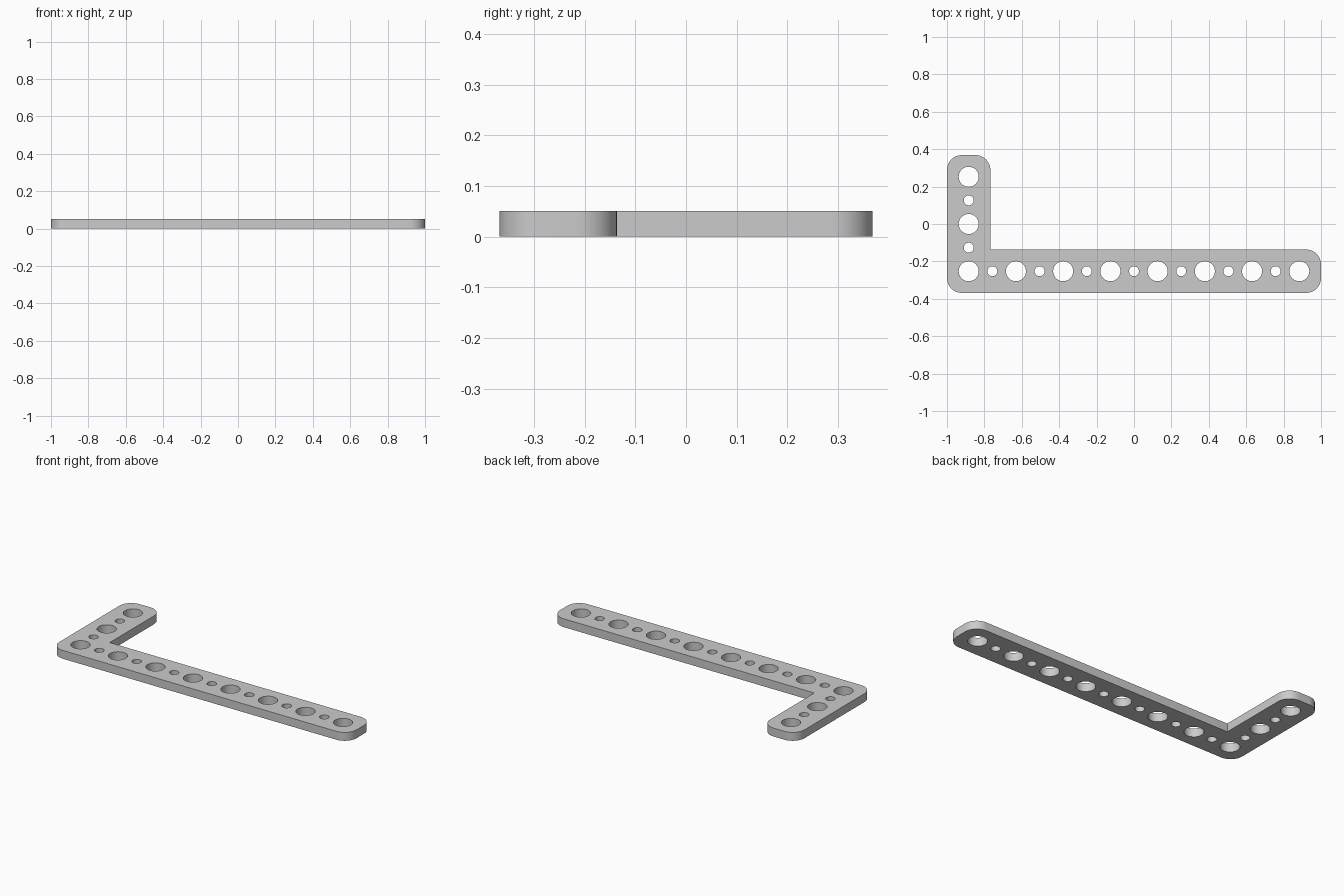
import bpy
import bmesh
from math import cos, sin, pi, radians
from mathutils import Vector

cube = bpy.data.objects.get("Cube")
if cube:
    bpy.data.objects.remove(cube, do_unlink=True)

PITCH = 0.2525       # spacing of the large holes
HALF = 0.116         # half the arm width
THICK = 0.051
CORNER = 0.08
LARGE, SMALL = 0.0535, 0.0265
LONG_COUNT, SHORT_COUNT = 8, 3

# Single grey material
grey = bpy.data.materials.new("light_grey")
grey.use_nodes = True
colour = (0.6, 0.6, 0.6, 1)
grey.diffuse_color = colour
grey.node_tree.nodes["Principled BSDF"].inputs["Base Color"].default_value = colour

curve = bpy.data.curves.new("bracket_profile", "CURVE")
curve.dimensions = "2D"
curve.fill_mode = "BOTH"
curve.extrude = THICK / 2


def add_loop(points):
    spline = curve.splines.new("POLY")
    spline.points.add(len(points) - 1)
    for p, (x, y) in zip(spline.points, points):
        p.co = (x, y, 0, 1)
    spline.use_cyclic_u = True


def arc(x, y, radius, start, sweep, steps):
    return [(x + radius * cos(start + sweep * i / steps),
             y + radius * sin(start + sweep * i / steps)) for i in range(steps + 1)]


def hole(x, y, radius):
    add_loop(arc(x, y, radius, 0, 2 * pi, 48)[:-1])


# L-shaped outline: rounded outer corners and a sharp inner corner
x0 = -PITCH * (LONG_COUNT - 1) / 2
y0 = -PITCH * (SHORT_COUNT - 1) / 2
left, right = x0 - HALF, -x0 + HALF
bottom, top = y0 - HALF, -y0 + HALF
inner_x, inner_y = x0 + HALF, y0 + HALF
corners = [(left, bottom, 1, 1, pi), (right, bottom, -1, 1, 1.5 * pi),
           (right, inner_y, -1, -1, 0), None,
           (inner_x, top, -1, -1, 0), (left, top, 1, -1, pi / 2)]
outline = []
for c in corners:
    if c is None:
        outline.append((inner_x, inner_y))
    else:
        x, y, sx, sy, start = c
        outline += arc(x + sx * CORNER, y + sy * CORNER, CORNER, start, pi / 2, 12)
add_loop(outline)

# Alternating large and small holes along both arms
for i in range(2 * LONG_COUNT - 1):
    hole(x0 + i * PITCH / 2, y0, SMALL if i % 2 else LARGE)
for i in range(1, 2 * SHORT_COUNT - 1):
    hole(x0, y0 + i * PITCH / 2, SMALL if i % 2 else LARGE)

# Turn the filled profile into a clean solid
profile = bpy.data.objects.new("bracket_profile", curve)
bpy.context.collection.objects.link(profile)
graph = bpy.context.evaluated_depsgraph_get()
mesh = bpy.data.meshes.new_from_object(profile.evaluated_get(graph))
bpy.data.objects.remove(profile, do_unlink=True)
bm = bmesh.new()
bm.from_mesh(mesh)
bmesh.ops.remove_doubles(bm, verts=bm.verts, dist=0.0001)
bmesh.ops.translate(bm, verts=bm.verts, vec=Vector((0, 0, THICK / 2)))
bmesh.ops.recalc_face_normals(bm, faces=bm.faces)
bm.to_mesh(mesh)
bm.free()
mesh.materials.clear()
mesh.materials.append(grey)

bracket = bpy.data.objects.new("perforated_corner_bracket", mesh)
bpy.context.collection.objects.link(bracket)
bpy.ops.object.select_all(action="DESELECT")
bracket.select_set(True)
bpy.context.view_layer.objects.active = bracket
bpy.ops.object.shade_smooth_by_angle(angle=radians(30))
